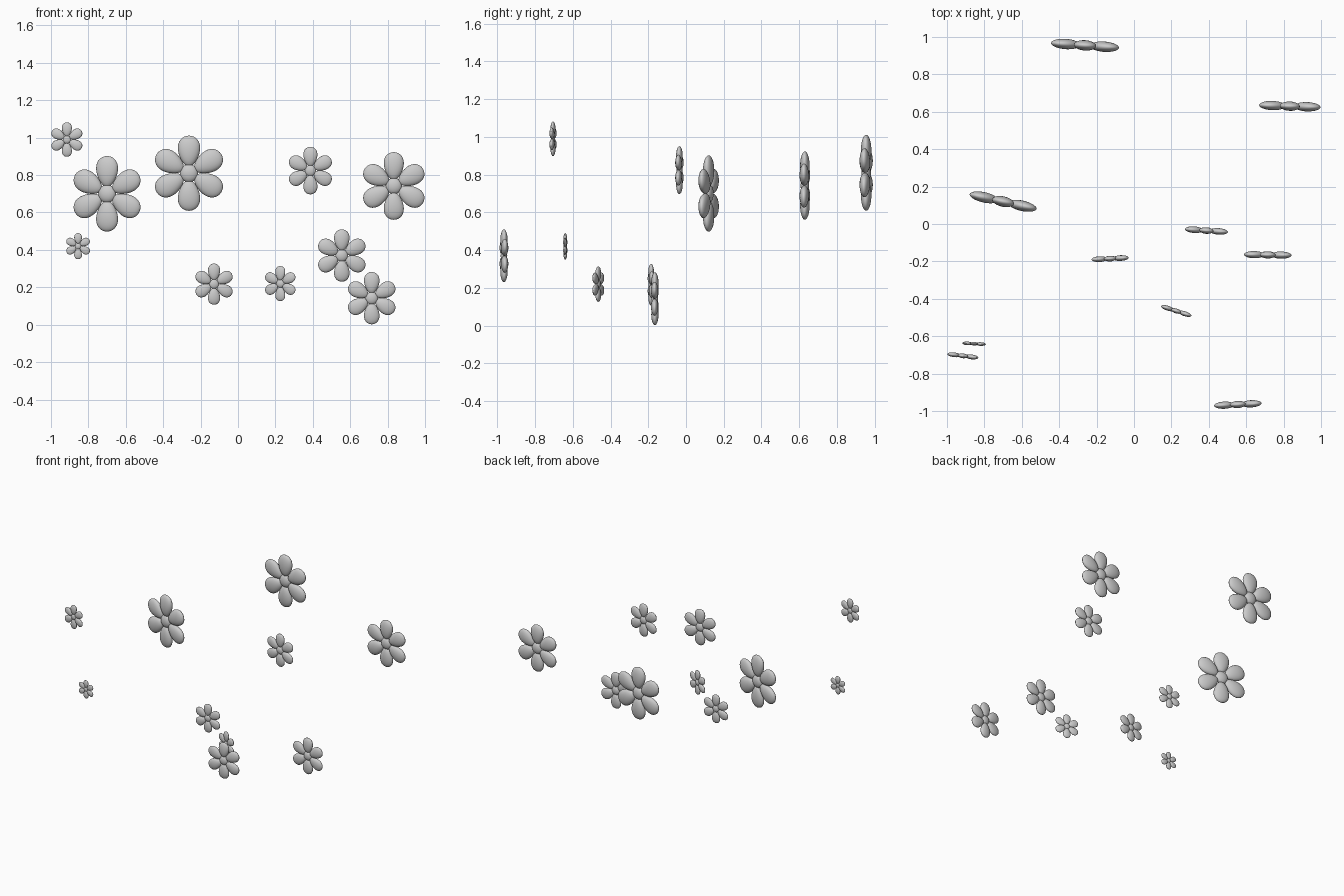
import bpy, bmesh, math
from mathutils import Matrix

if "Cube" in bpy.data.objects:
    bpy.data.objects.remove(bpy.data.objects["Cube"])

# x, y, z of the centre, radius, yaw in degrees
FLOWERS = [
    (-0.915, -0.705, 0.99, 0.092, -7),
    (-0.70, 0.12, 0.70, 0.202, -12.5),
    (-0.262, 0.955, 0.81, 0.201, -4),
    (0.387, -0.035, 0.824, 0.127, -4),
    (0.833, 0.63, 0.742, 0.181, -2),
    (0.555, -0.965, 0.37, 0.14, 3),
    (0.715, -0.165, 0.142, 0.14, -1),
    (-0.128, -0.185, 0.217, 0.11, 3),
    (0.226, -0.465, 0.22, 0.094, -18),
    (-0.855, -0.64, 0.42, 0.07, -3),
]


def unit_flower():
    """Six flattened egg-shaped petals around a small disc, radius 1, facing -y."""
    bm = bmesh.new()
    for i in range(6):
        geo = bmesh.ops.create_uvsphere(bm, u_segments=24, v_segments=16, radius=1)
        turn = Matrix.Rotation(math.radians(60 * i), 4, 'Y')
        for v in geo['verts']:
            w = 1 + 0.22 * v.co.z            # wider towards the tip
            v.co.x *= 0.29 * w
            v.co.y *= 0.138
            v.co.z = 0.59 + 0.41 * v.co.z
            v.co = turn @ v.co
    # flower centre
    bmesh.ops.create_uvsphere(bm, u_segments=24, v_segments=16, radius=1,
                              matrix=Matrix.Diagonal((0.24, 0.125, 0.24, 1)))
    for f in bm.faces:
        f.smooth = True
    mesh = bpy.data.meshes.new("flower")
    bm.to_mesh(mesh)
    bm.free()
    return mesh


mesh = unit_flower()
for n, (x, y, z, r, yaw) in enumerate(FLOWERS, 1):
    ob = bpy.data.objects.new(f"flower_{n}", mesh)
    ob.location = (x, y, z)
    ob.scale = (r, r, r)
    ob.rotation_euler = (0, 0, math.radians(yaw))
    bpy.context.collection.objects.link(ob)
